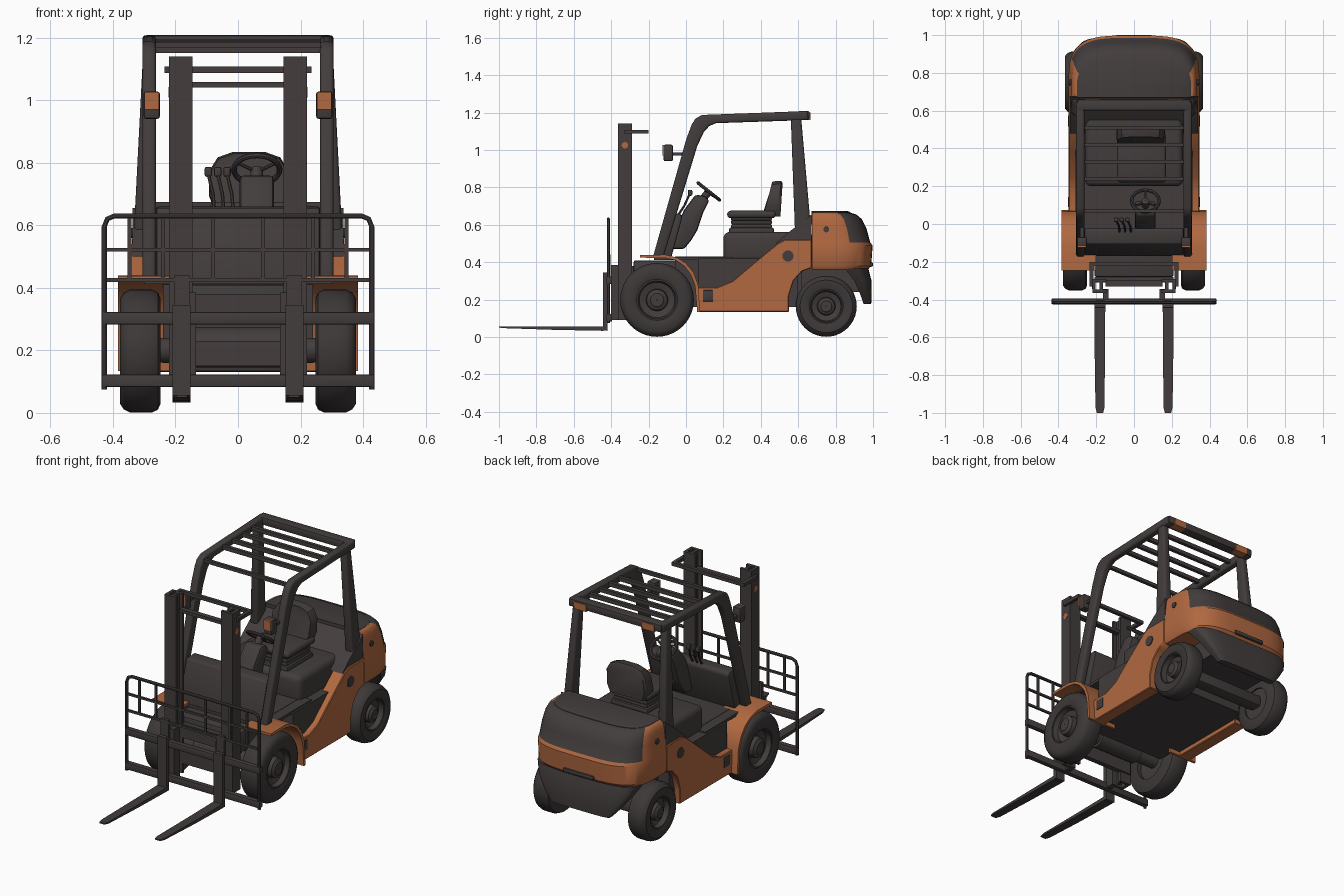
import bpy, bmesh, math
from mathutils import Matrix, Vector

if "Cube" in bpy.data.objects:
    bpy.data.objects.remove(bpy.data.objects["Cube"])


def material(name, rgb):
    m = bpy.data.materials.new(name)
    m.diffuse_color = (*rgb, 1)
    m.use_nodes = True
    m.node_tree.nodes["Principled BSDF"].inputs["Base Color"].default_value = m.diffuse_color
    return m


DARK = material("charcoal metal", (0.056, 0.046, 0.046))
TYRE = material("tyre rubber", (0.046, 0.04, 0.039))
ORANGE = material("orange paint", (0.44, 0.14, 0.052))


# ---------- helpers (all geometry is in world coordinates) ----------
def finish(bm, name, mat, bevel=0, mirror=False, seg=2):
    bmesh.ops.recalc_face_normals(bm, faces=bm.faces)
    if bevel:
        edges = [e for e in bm.edges if e.calc_face_angle(0) > 0.5]
        bmesh.ops.bevel(bm, geom=edges, offset=bevel, segments=seg, affect='EDGES', profile=0.5)
    if mirror:
        d = bmesh.ops.duplicate(bm, geom=bm.verts[:] + bm.edges[:] + bm.faces[:])["geom"]
        for v in d:
            if isinstance(v, bmesh.types.BMVert):
                v.co.x *= -1
    bmesh.ops.recalc_face_normals(bm, faces=bm.faces)
    me = bpy.data.meshes.new(name)
    bm.to_mesh(me)
    bm.free()
    me.materials.append(mat)
    o = bpy.data.objects.new(name, me)
    bpy.context.collection.objects.link(o)
    bpy.ops.object.select_all(action='DESELECT')
    o.select_set(True)
    bpy.context.view_layer.objects.active = o
    bpy.ops.object.shade_smooth_by_angle(angle=math.radians(35))
    return o


def loft(name, mat, rings, closed=False, **kw):
    bm = bmesh.new()
    vs = [[bm.verts.new(p) for p in r] for r in rings]
    n = len(rings[0])
    for i in range(len(vs) if closed else len(vs) - 1):
        a, b = vs[i], vs[(i + 1) % len(vs)]
        for j in range(n):
            bm.faces.new((a[j], a[(j + 1) % n], b[(j + 1) % n], b[j]))
    if not closed:
        bm.faces.new(vs[0])
        bm.faces.new(vs[-1])
    return finish(bm, name, mat, **kw)


def box(name, mat, x, y, z, **kw):
    return loft(name, mat, [[(x[0], y[0], c), (x[1], y[0], c), (x[1], y[1], c), (x[0], y[1], c)] for c in z], **kw)


def side(name, mat, pts, x, **kw):      # side profile (y, z) pushed along x
    return loft(name, mat, [[(c, *p) for p in pts] for c in x], **kw)


def tube(name, mat, pts, r, n=8, **kw):
    pts = [Vector(p) for p in pts]
    rings = []
    for i, p in enumerate(pts):
        t = (pts[min(i + 1, len(pts) - 1)] - pts[max(i - 1, 0)]).normalized()
        q = Vector((0, 1, 0)) if abs(t.y) < 0.8 else Vector((1, 0, 0))
        u = t.cross(q).normalized()
        w = t.cross(u)
        rings.append([p + r * (math.cos(a) * u + math.sin(a) * w)
                      for a in (2 * math.pi * (k + .5) / n for k in range(n))])
    return loft(name, mat, rings, **kw)


def lathe(name, mat, prof, mtx, n=40, **kw):   # closed (radius, height) profile
    rings = []
    for k in range(n):
        a = 2 * math.pi * k / n
        rings.append([mtx @ Vector((r * math.cos(a), r * math.sin(a), h)) for r, h in prof])
    return loft(name, mat, rings, closed=True, **kw)


def along_x(x, y, z):
    return Matrix.Translation((x, y, z)) @ Matrix.Rotation(math.pi / 2, 4, 'Y')


def disc(name, mat, x, y, z, r, length, **kw):
    tube(name, mat, [(x, y, z), (x + length, y, z)], r, 24, **kw)


# ---------- wheels ----------
for tag, y, z, R, xo in (("front", -.155, .198, .197, .373), ("rear", .75, .164, .163, .36)):
    w = .125 if tag == "front" else .11
    tyre = [(.56, 0), (.6, .004), (.86, .004), (.95, -.008), (1, -.028), (1, .028 - w),
            (.95, .008 - w), (.86, -w), (.56, -w)]
    lathe(tag + "_tyres", TYRE, [(r * R, h) for r, h in tyre], along_x(xo, y, z), mirror=True)
    rim = [(.57, -.02), (.57, -.004), (.52, -.002), (.48, -.03), (.3, -.04), (.28, -.01), (.2, -.004),
           (.18, .0), (.01, .0), (.01, -.1), (.57, -.1)]
    lathe(tag + "_rims", DARK, [(r * R, h) for r, h in rim], along_x(xo, y, z), n=32, mirror=True)
disc("front_axle", DARK, -.3, -.155, .2, .04, .6)
disc("axle_housing", DARK, -.14, -.155, .21, .065, .28)
box("steer_axle", DARK, (-.26, .26), (.71, .79), (.13, .2), bevel=.015)

# ---------- chassis and body ----------
box("chassis", DARK, (-.24, .24), (-.06, .62), (.16, .43))
box("front_crossmember", DARK, (-.21, .21), (-.28, -.05), (.29, .41), bevel=.01)
box("floor", DARK, (-.3, .3), (-.17, .25), (.412, .428))
box("step_panels", DARK, (.22, .31), (.065, .6), (.16, .42), mirror=True)
box("rear_frame", DARK, (-.2, .2), (.6, .93), (.24, .45))
side("side_panels", ORANGE, [(.064, .134), (.55, .134), (.55, .22), (.575, .3), (.62, .35), (.672, .37),
                             (.672, .52), (.53, .52), (.49, .5), (.38, .41), (.25, .3), (.17, .267), (.064, .267)],
     (.27, .346), mirror=True, bevel=.004, seg=1)
side("front_fenders", ORANGE, [(-.245, .438), (-.11, .44), (-.05, .425), (.0, .395), (.04, .345), (.065, .28),
                               (.075, .134), (.06, .134), (.048, .275), (.025, .335), (-.01, .38), (-.055, .41),
                               (-.11, .422), (-.245, .424)], (.2, .384), mirror=True)
box("engine_hood", DARK, (-.26, .26), (.2, .68), (.4, .562), bevel=.035, seg=4)
side("rear_shoulders", DARK, [(.48, .5), (.53, .545), (.6, .6), (.672, .655), (.672, .5)], (-.338, .338))
disc("fuel_caps", DARK, .34, .545, .433, .03, .01, mirror=True)
box("step_lamps", DARK, (.34, .35), (.09, .145), (.19, .25), mirror=True, bevel=.004)


# ---------- counterweight ----------
def plan(z, yb, sx, y0, yf, n=24):
    pts = [(sx, yf, z)]
    for k in range(n + 1):
        a = math.pi * k / n
        c = math.cos(a)
        pts.append((sx * math.copysign(abs(c) ** .5, c) if abs(c) > 1e-6 else 0,
                    y0 + (yb - y0) * max(math.sin(a), 0) ** .8, z))
    return pts + [(-sx, yf, z)]


cw = loft("counterweight", ORANGE, [
    plan(.362, .975, .335, .78, .674), plan(.38, .99, .346, .78, .674), plan(.49, .998, .346, .78, .674),
    plan(.505, .985, .343, .78, .674), plan(.58, .965, .336, .77, .674), plan(.63, .94, .33, .76, .674),
    plan(.655, .91, .322, .75, .674), plan(.664, .88, .312, .74, .674), plan(.666, .865, .295, .73, .674)])
cw.data.materials.append(DARK)
for f in cw.data.polygons:      # dark cover wraps over the upper back
    row, col = divmod(f.index, 27)
    if row >= 3 and 4 <= col <= 21 and row < 8:
        f.material_index = 1
loft("rear_lid", DARK, [plan(.6, .88, .302, .73, .67), plan(.667, .88, .302, .73, .67), plan(.674, .86, .29, .72, .67)])
loft("rear_skirt", DARK, [plan(.175, .99, .19, .975, .95), plan(.22, .993, .23, .965, .935),
                          plan(.3, .992, .29, .93, .9), plan(.365, .975, .325, .88, .85)])
box("rear_grip", DARK, (-.1, .1), (.98, 1.0), (.375, .4), bevel=.008)
disc("side_bolts", DARK, .333, .75, .575, .016, .01, mirror=True)

# ---------- overhead guard ----------
side("guard_front_posts", DARK, [(-.176, .43), (0, 1.053), (.03, 1.135), (.05, 1.167), (.085, 1.187), (.65, 1.208),
                                 (.655, 1.16), (.16, 1.143), (.125, 1.128), (.095, 1.095), (.06, 1.02), (-.12, .43)],
     (.262, .306), mirror=True, bevel=.012, seg=3)
loft("guard_rear_posts", DARK, [[(.285, .585, .5), (.337, .585, .5), (.337, .675, .5), (.285, .675, .5)],
                                [(.262, .56, 1.18), (.302, .56, 1.18), (.302, .615, 1.18), (.262, .615, 1.18)]],
     mirror=True, bevel=.012, seg=3)
box("roof_rear_bar", DARK, (-.3, .3), (.6, .66), (1.163, 1.208), bevel=.008)
box("roof_front_bar", DARK, (-.27, .27), (.06, .078), (1.15, 1.17))
for i, y in enumerate((.24, .33, .42, .51)):
    box("roof_slat_%d" % (i + 1), DARK, (-.27, .27), (y - .01, y + .01), (1.155 + .03 * y, 1.178 + .03 * y))
box("rear_lamps", ORANGE, (.18, .26), (.62, .665), (1.16, 1.2), mirror=True)
box("headlamps", DARK, (.25, .302), (-.12, -.07), (.94, 1.028), mirror=True, bevel=.008)
box("turn_signals", ORANGE, (.253, .299), (-.125, -.116), (.97, 1.026), mirror=True)
box("lamp_brackets", DARK, (.265, .285), (-.09, -.01), (.97, .985), mirror=True)

# ---------- driver area ----------
side("dash_cowl", DARK, [(-.17, .42), (-.105, .655), (-.03, .66), (-.02, .64), (-.08, .42)], (-.262, .262),
     bevel=.008)
side("steering_column", DARK, [(-.1, .47), (-.07, .55), (-.01, .68), (.05, .76), (.1, .755), (.125, .73), (.09, .66),
                               (.06, .57), (.03, .52), (-.01, .47)], (.005, .115), bevel=.014)
wheel = Matrix.Translation((.06, .122, .778)) @ Matrix.Rotation(-.67, 4, 'X')
lathe("steering_wheel", DARK, [(.073 + .009 * math.cos(a), .009 * math.sin(a))
                               for a in (math.pi * k / 4 for k in range(8))], wheel, n=32)
lathe("steering_hub", DARK, [(.001, .005), (.02, .0), (.02, -.06), (.001, -.06)], wheel, n=16)
for i in range(3):
    a = math.radians(90 + 120 * i)
    tube("steering_spoke_%d" % (i + 1), DARK, [wheel @ Vector((0, 0, -.01)),
         wheel @ Vector((.073 * math.cos(a), .073 * math.sin(a), 0))], .006)
    x = -.035 - .03 * i
    tube("lever_%d" % (i + 1), DARK, [(x + .02, -.05, .64), (x + .015, -.01, .7), (x, .02, .765)], .006)
    box("lever_knob_%d" % (i + 1), DARK, (x - .012, x + .012), (.01, .034), (.755, .787), bevel=.007)
box("seat_base", DARK, (-.08, .16), (.23, .47), (.55, .585), bevel=.01)
for i in range(3):
    z = .582 + .02 * i
    box("seat_bellows_%d" % (i + 1), DARK, (-.07, .15), (.24, .46), (z, z + .022), bevel=.009)
box("seat_cushion", DARK, (-.09, .17), (.22, .48), (.635, .675), bevel=.018, seg=3)
prof = [(-.11, 0), (.11, 0), (.128, .05), (.126, .13), (.1, .172), (.05, .19), (-.05, .19), (-.1, .172),
        (-.126, .13), (-.128, .05)]
loft("seat_back", DARK, [[(.035 + s * x, y + m * z, .645 + s * z) for x, z in prof]
                         for y, s, m in ((.405, .9, .3), (.415, .97, .24), (.45, 1, .2), (.49, 1, .1), (.505, .93, .06))])

# ---------- mast ----------
for nm, z0, cs in (("mast_web", .09, ((.203, .22), (-.364, -.29))), ("mast_front_flange", .09, ((.145, .22), (-.364, -.348))),
                   ("mast_rear_flange", .09, ((.145, .22), (-.306, -.29))), ("inner_mast", .1, ((.165, .182), (-.35, -.3)))):
    box(nm, DARK, *cs, (z0, 1.14), mirror=True)
box("mast_top_bar", DARK, (-.235, .235), (-.22, -.2), (1.087, 1.107))
box("mast_top_arms", DARK, (.215, .235), (-.33, -.2), (1.087, 1.107), mirror=True)
box("mast_inner_bar", DARK, (-.15, .15), (-.33, -.3), (1.04, 1.058))
for i, z in enumerate((.17, .32)):
    box("mast_lower_tie_%d" % (i + 1), DARK, (-.21, .21), (-.31, -.28), (z - .02, z + .06))
disc("mast_marks", ORANGE, .216, -.327, 1.025, .017, .006, mirror=True)

# ---------- carriage, load backrest and forks ----------
box("carriage_upper_bar", DARK, (-.436, .436), (-.425, -.395), (.283, .322), bevel=.004)
box("carriage_lower_bar", DARK, (-.436, .436), (-.425, -.395), (.083, .123), bevel=.004)
box("carriage_plates", DARK, (.135, .165), (-.4, -.345), (.09, .385), mirror=True)
tube("backrest_frame", DARK, [(s * x, -.415, z) for s, x, z in (
    (-1, .428, .075), (-1, .428, .595), (-1, .418, .62), (-1, .395, .63),
    (1, .395, .63), (1, .418, .62), (1, .428, .595), (1, .428, .075))], .009)
for i, z in enumerate((.425, .522)):
    box("backrest_rail_%d" % (i + 1), DARK, (-.425, .425), (-.42, -.408), (z - .006, z + .006))
for i, x in enumerate((.347, .24, .08)):
    box("backrest_uprights_%d" % (i + 1), DARK, (x - .006, x + .006), (-.42, -.408), (.425, .63), mirror=True)
box("backrest_supports", DARK, (.155, .205), (-.422, -.405), (.31, .44), mirror=True)
side("fork_shanks", DARK, [(-.445, .035), (-.42, .033), (-.42, .345), (-.443, .345)], (.152, .21), mirror=True)
loft("fork_blades", DARK, [[(.152, -.44, .033), (.21, -.44, .033), (.21, -.44, .057), (.152, -.44, .057)],
                           [(.154, -.7, .038), (.208, -.7, .038), (.208, -.7, .056), (.154, -.7, .056)],
                           [(.156, -.97, .047), (.204, -.97, .047), (.204, -.97, .057), (.156, -.97, .057)],
                           [(.163, -1.0, .05), (.197, -1.0, .05), (.197, -1.0, .057), (.163, -1.0, .057)]], mirror=True)
